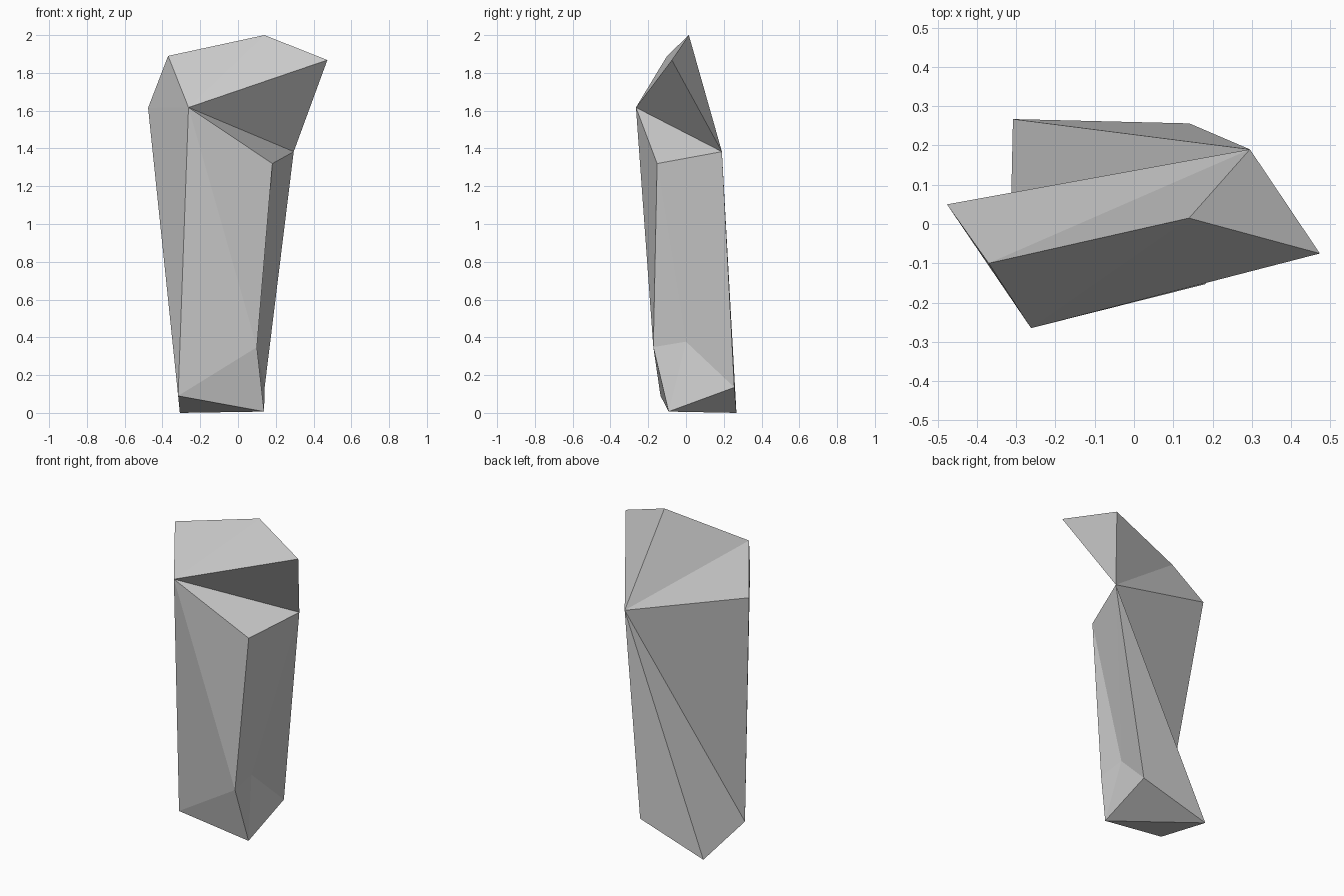
import bpy
import bmesh

if "Cube" in bpy.data.objects:
    bpy.data.objects.remove(bpy.data.objects["Cube"])

# Corner points of the faceted standing stone, top to bottom
points = {
    # slanted crown
    "A": (-0.37, -0.10, 1.89), "B": (0.14, 0.015, 2.0), "C": (0.473, -0.075, 1.868),
    # shoulders
    "D": (0.295, 0.19, 1.383), "E": (-0.476, 0.05, 1.615),
    "F": (-0.262, -0.265, 1.617), "G": (0.182, -0.153, 1.32),
    # foot
    "H": (-0.317, -0.135, 0.09), "J": (0.138, -0.092, 0.007), "K": (0.10, -0.173, 0.348),
    "L": (0.094, 0.0, 0.377), "M": (0.141, 0.256, 0.135), "N": (-0.308, 0.267, 0.0),
}

# Facets, named by their corners
crown = "ABCF FCD DCB DBA DAE EAF"
shaft = "FDG FGKH EFH GKL GLMD DMN DNH DHE"
foot = "HKJ HJN JMN KLMJ"

bm = bmesh.new()
verts = {name: bm.verts.new(co) for name, co in points.items()}
for facet in f"{crown} {shaft} {foot}".split():
    bm.faces.new([verts[c] for c in facet])
bmesh.ops.triangulate(bm, faces=[f for f in bm.faces if len(f.verts) > 3])
bmesh.ops.recalc_face_normals(bm, faces=bm.faces[:])

# Standing stone
mesh = bpy.data.meshes.new("rock_pillar")
bm.to_mesh(mesh)
bm.free()
bpy.context.collection.objects.link(bpy.data.objects.new("rock_pillar", mesh))
